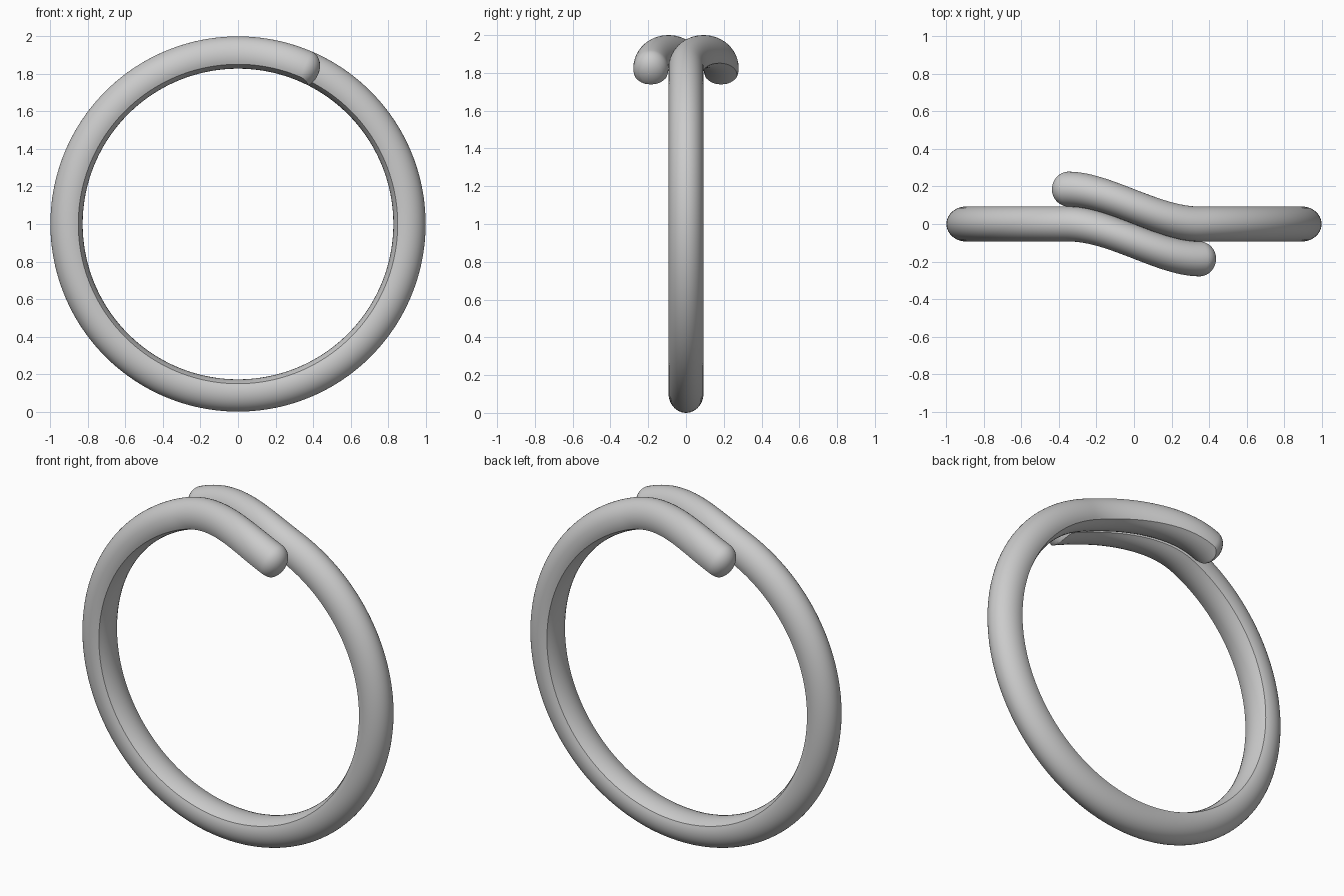
import bpy, bmesh, math

if "Cube" in bpy.data.objects:
    bpy.data.objects.remove(bpy.data.objects["Cube"])

# Section: ellipse around radius RC, trimmed inside by a slightly convex inner face
RC, HALF_W, HALF_H = 0.895, 0.093, 0.105
END, CAP, SHIFT, RAMP = math.radians(28.2), math.radians(5.2), 0.186, math.radians(23)
N_OUT, N_IN, N_LEN, N_CAP = 28, 8, 240, 14


def inner_radius(y):
    return 0.828 + 0.022 * (y / 0.082) ** 2


def section(s):
    """(y, r) points of the trimmed ellipse at scale s."""
    lo, hi = -math.pi / 2, 0.0
    for _ in range(40):
        m = (lo + hi) / 2
        if RC + HALF_H * s * math.sin(m) < inner_radius(HALF_W * s * math.cos(m)):
            lo = m
        else:
            hi = m
    pts = []
    for i in range(N_OUT + 1):
        a = lo + (math.pi - 2 * lo) * i / N_OUT
        pts.append((HALF_W * s * math.cos(a), RC + HALF_H * s * math.sin(a)))
    y0, r0 = pts[-1]
    for i in range(1, N_IN):
        y = y0 * (1 - 2 * i / N_IN)
        pts.append((y, r0 + inner_radius(y) - inner_radius(y0)))
    return pts


def side_shift(t):
    """Sideways bend where the two ends pass each other."""
    def ease(u):
        u = min(max(u, 0), 1)
        return u * u * (3 - 2 * u)
    back = SHIFT * (1 - ease((t + RAMP) / (2 * RAMP)))
    front = SHIFT * ease((t - 2 * math.pi + RAMP) / (2 * RAMP))
    return back - front


# Stations along the band: rounded cap, body, rounded cap
start, stop = -END, 2 * math.pi + END
cap = []
for i in range(N_CAP):
    f = max(i / N_CAP, 0.01) * math.pi / 2
    cap.append((CAP * (1 - math.cos(f)), math.sin(f)))
body = [(start + CAP + (stop - start - 2 * CAP) * i / N_LEN, 1.0) for i in range(N_LEN + 1)]
stations = [(start + d, s) for d, s in cap] + body + [(stop - d, s) for d, s in reversed(cap)]

bm = bmesh.new()
rings = []
for t, s in stations:
    y0 = side_shift(t)
    rings.append([bm.verts.new((r * math.sin(t), y + y0, 1 + r * math.cos(t))) for y, r in section(s)])
n = len(rings[0])
for a, b in zip(rings, rings[1:]):
    for i in range(n):
        j = (i + 1) % n
        bm.faces.new((a[i], a[j], b[j], b[i]))
bm.faces.new(rings[0])
bm.faces.new(rings[-1])
bmesh.ops.remove_doubles(bm, verts=bm.verts, dist=0.0004)
bmesh.ops.recalc_face_normals(bm, faces=bm.faces)

mesh = bpy.data.meshes.new("ring_band")
bm.to_mesh(mesh)
bm.free()
ring = bpy.data.objects.new("ring_band", mesh)
bpy.context.collection.objects.link(ring)
bpy.context.view_layer.objects.active = ring
ring.select_set(True)
bpy.ops.object.shade_smooth_by_angle(angle=math.radians(35))
